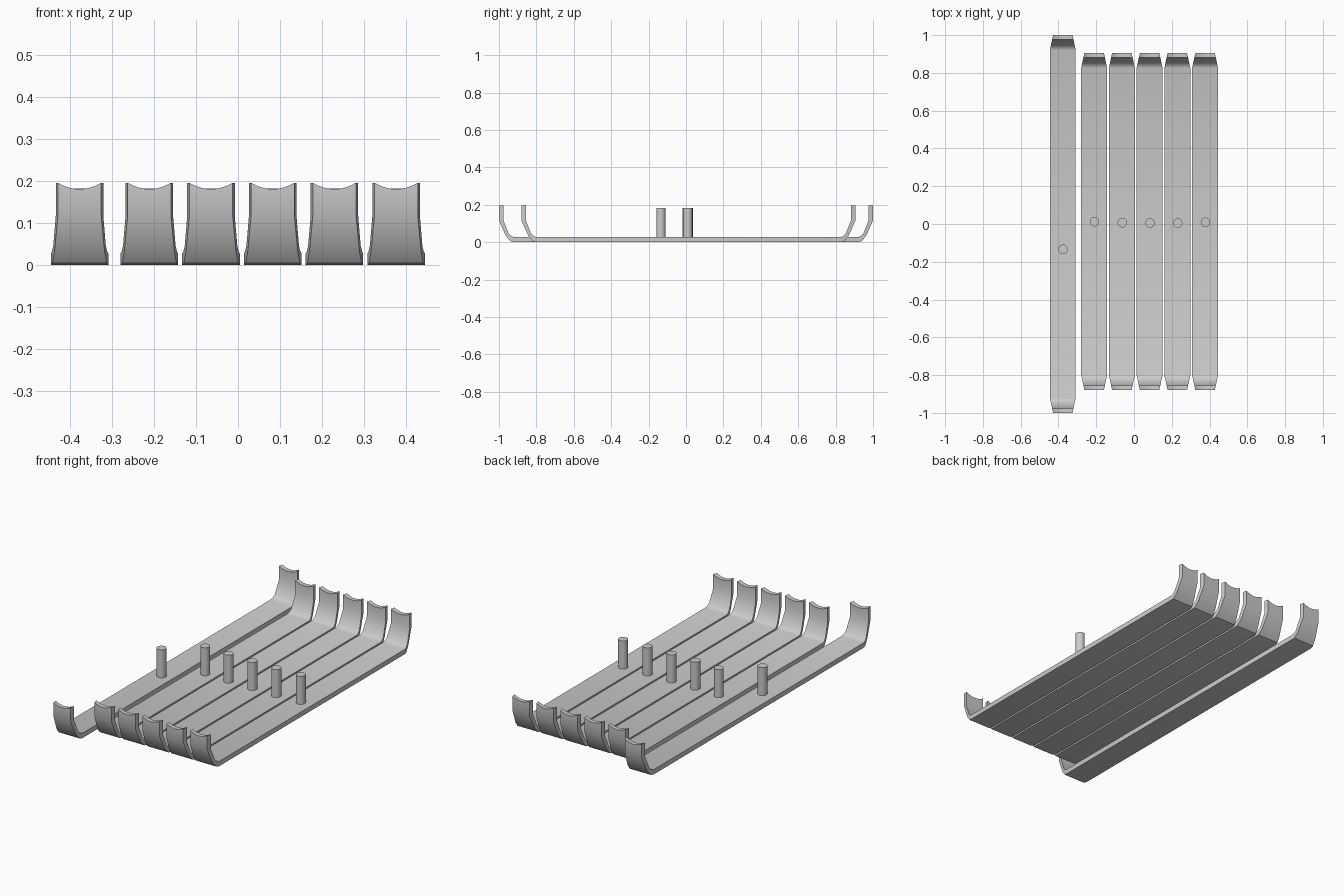
import bpy
import bmesh

cube = bpy.data.objects.get("Cube")
if cube:
    bpy.data.objects.remove(cube, do_unlink=True)

grey = bpy.data.materials.new("light_grey")
grey.use_nodes = True
GREY = (0.6, 0.6, 0.6, 1)
grey.diffuse_color = GREY
grey.node_tree.nodes["Principled BSDF"].inputs["Base Color"].default_value = GREY

HALF, TIP_HALF, TAPER = 0.0685, 0.0515, 0.08
COLUMNS = 8
# Curl profile from tip to plate: distance from tip and height, inner then outer
CURL = [((.024, .195), (0, .195)), ((.024, .116), (0, .116)),
        ((.052, .045), (.037, .033)), ((.068, .031), (.062, .004)),
        ((TAPER, .027), (TAPER, 0))]


def finish(name, bm):
    bmesh.ops.recalc_face_normals(bm, faces=bm.faces)
    mesh = bpy.data.meshes.new(name)
    bm.to_mesh(mesh)
    bm.free()
    mesh.materials.append(grey)
    obj = bpy.data.objects.new(name, mesh)
    bpy.context.collection.objects.link(obj)
    bpy.ops.object.select_all(action='DESELECT')
    obj.select_set(True)
    bpy.context.view_layer.objects.active = obj
    bpy.ops.object.shade_smooth_by_angle(angle=0.52)


def slat(name, x, front, back):
    """Flat plate whose tapered ends curl up to a scooped rim."""
    bm = bmesh.new()
    stations = [(front, 1, p) for p in CURL] + [(back, -1, p) for p in reversed(CURL)]
    last = len(stations) - 1
    rings = []
    for i, (end, sign, pair) in enumerate(stations):
        ring = []
        for d, z in pair:
            width = TIP_HALF + (HALF - TIP_HALF) * d / TAPER
            row = []
            for c in range(COLUMNS + 1):
                t = 2 * c / COLUMNS - 1
                scoop = 0.015 * (1 - t * t) if i in (0, last) else 0
                row.append(bm.verts.new((x + t * width, end + sign * d, z - scoop)))
            ring.append(row)
        rings.append(ring[0] + ring[1][::-1])
    # Skin between neighbouring rings
    count = len(rings[0])
    for a, b in zip(rings, rings[1:]):
        for k in range(count):
            n = (k + 1) % count
            bm.faces.new((a[k], a[n], b[n], b[k]))
    # Scooped rims
    for ring in (rings[0], rings[-1]):
        for k in range(COLUMNS):
            bm.faces.new((ring[k], ring[k + 1], ring[count - 2 - k], ring[count - 1 - k]))
    finish(name, bm)


def peg(name, x, y, bottom=0.02, top=0.182):
    bm = bmesh.new()
    bmesh.ops.create_cone(bm, cap_ends=True, segments=32, radius1=0.025,
                          radius2=0.025, depth=top - bottom)
    bmesh.ops.translate(bm, verts=bm.verts, vec=(x, y, (top + bottom) / 2))
    finish(name, bm)


# Long separate slat
slat("long_slat", -0.377, -1, 1)
peg("long_slat_peg", -0.375, -0.134)

# Row of five shorter slats
for i, y in enumerate((.012, .007, .005, .005, .009)):
    x = -0.211 + i * 0.1468
    slat(f"short_slat_{i + 1}", x, -0.88, 0.906)
    peg(f"short_slat_peg_{i + 1}", x + 0.002, y)
